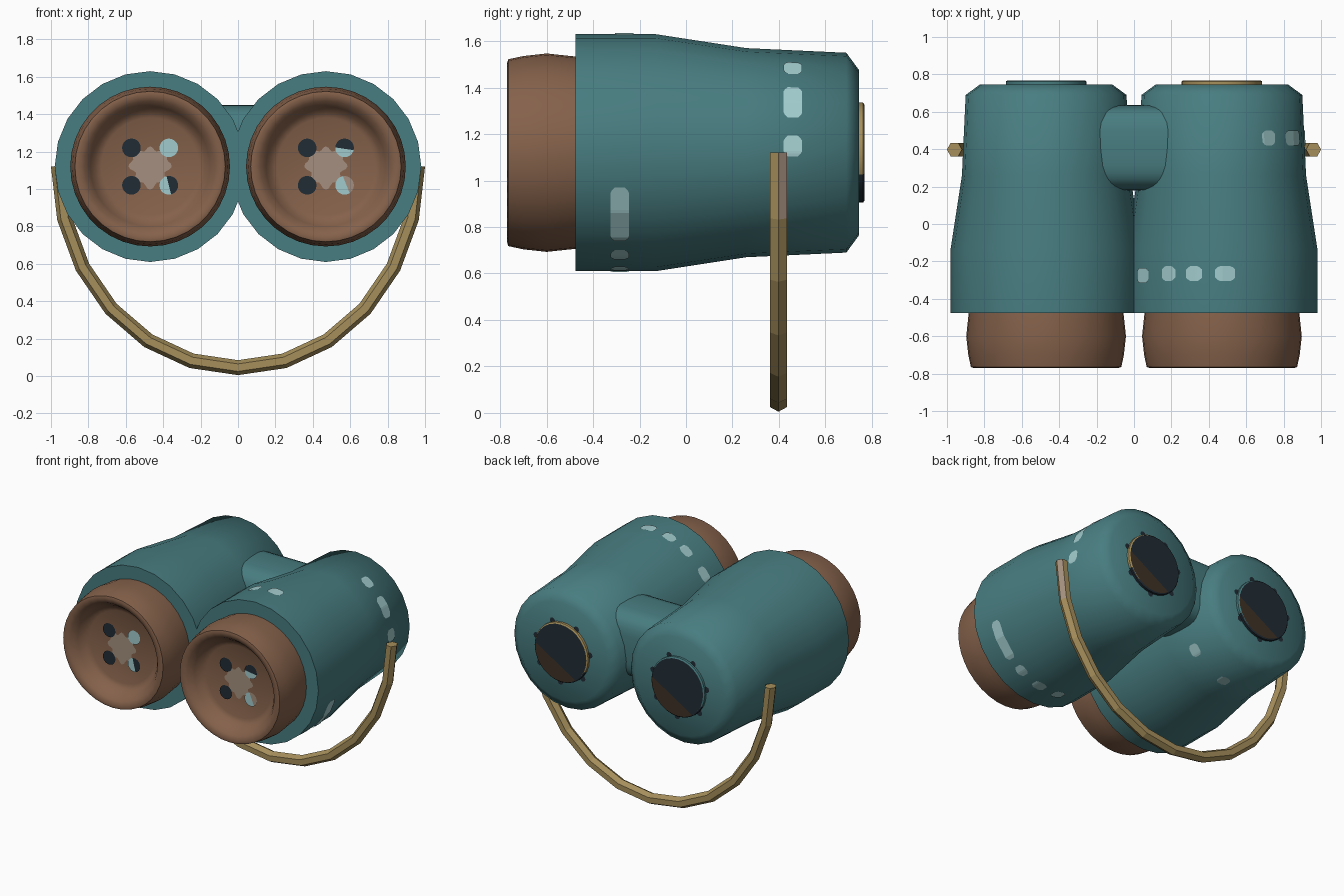
import bpy, bmesh, math
from mathutils import Vector

if "Cube" in bpy.data.objects:
    bpy.data.objects.remove(bpy.data.objects["Cube"])

CX, CZ = 0.47, 1.12          # barrel axis offset and height
SIDES = 24


def material(name, rgb):
    m = bpy.data.materials.new(name)
    m.diffuse_color = (*rgb, 1)
    m.use_nodes = True
    m.node_tree.nodes["Principled BSDF"].inputs["Base Color"].default_value = m.diffuse_color
    return m


TEAL = material("teal", (0.065, 0.205, 0.218))
BROWN = material("brown", (0.235, 0.121, 0.07))
TAN = material("strap_tan", (0.38, 0.275, 0.105))
PATCH = material("pale_tan", (0.37, 0.275, 0.21))
NAVY = material("dark_navy", (0.015, 0.025, 0.036))
BLUE = material("pale_blue", (0.36, 0.60, 0.61))
UMBER = material("dark_brown", (0.05, 0.031, 0.019))


def finish(name, bm, mats, smooth=None, solid=True):
    if solid:
        bmesh.ops.recalc_face_normals(bm, faces=bm.faces)
    mesh = bpy.data.meshes.new(name)
    bm.to_mesh(mesh)
    bm.free()
    ob = bpy.data.objects.new(name, mesh)
    bpy.context.collection.objects.link(ob)
    for m in mats:
        mesh.materials.append(m)
    if smooth:
        bpy.ops.object.select_all(action='DESELECT')
        ob.select_set(True)
        bpy.context.view_layer.objects.active = ob
        bpy.ops.object.shade_smooth_by_angle(angle=math.radians(smooth))
    return ob


def lathe(profile, cx, sides):
    """Spin (y, radius) points around a barrel axis."""
    bm = bmesh.new()
    rings = []
    for y, r in profile:
        rings.append([bm.verts.new((cx + r * math.cos(k * math.tau / sides), y,
                                    CZ + r * math.sin(k * math.tau / sides)))
                      for k in range(sides)])
    for a, b in zip(rings, rings[1:]):
        for k in range(sides):
            j = (k + 1) % sides
            bm.faces.new((a[k], a[j], b[j], b[k]))
    bmesh.ops.remove_doubles(bm, verts=bm.verts, dist=1e-5)
    return bm


def plate(name, cx, cz, y, radius, mats, front=True, split=None, sides=20):
    """Flat disc facing -y or +y, optionally split in two colours.
    split = (x, z, nx, nz): second colour lies on the normal side."""
    bm = bmesh.new()
    vs = []
    for k in range(sides):
        a = k * math.tau / sides
        r = radius(a) if callable(radius) else radius
        vs.append(bm.verts.new((cx + r * math.cos(a), y, cz + r * math.sin(a))))
    bm.faces.new(vs)
    if split:
        co = Vector((cx + split[0], y, cz + split[1]))
        no = Vector((split[2], 0, split[3]))
        bmesh.ops.bisect_plane(bm, geom=bm.verts[:] + bm.edges[:] + bm.faces[:],
                               plane_co=co, plane_no=no)
        for f in bm.faces:
            f.material_index = int((f.calc_center_median() - co).dot(no) > 0)
    bm.normal_update()
    for f in bm.faces:
        if (f.normal.y < 0) != front:
            f.normal_flip()
    return finish(name, bm, mats, solid=False)


BARREL = [(-0.475, 0.51), (-0.13, 0.51), (0.26, 0.45), (0.69, 0.43), (0.745, 0.355)]


def barrel_radius(y, a):
    """Radius of the faceted barrel at depth y and angle a."""
    for (y0, r0), (y1, r1) in zip(BARREL, BARREL[1:]):
        if y0 <= y <= y1:
            r = r0 + (r1 - r0) * (y - y0) / (y1 - y0)
            break
    step = math.tau / SIDES
    return r * math.cos(step / 2) / math.cos(a % step - step / 2)


def stitch(name, cx, y, a0, a1):
    """Thin round-cornered plate wrapped on the barrel between two angles."""
    bm = bmesh.new()
    a0, a1 = math.radians(a0), math.radians(a1)
    n = max(6, round((a1 - a0) / math.radians(1.5)))
    cols = []
    for i in range(n + 1):
        a = a0 + (a1 - a0) * i / n
        end = min(a - a0, a1 - a) * 0.46
        h = 0.022 + 0.018 * min(1, end / 0.018)
        col = []
        for s in (-1, 1):
            r = barrel_radius(y + s * h, a) + 0.005
            col.append(bm.verts.new((cx + r * math.cos(a), y + s * h, CZ + r * math.sin(a))))
        cols.append(col)
    for p, q in zip(cols, cols[1:]):
        bm.faces.new((p[0], p[1], q[1], q[0]))
    bm.normal_update()
    for f in bm.faces:
        c = f.calc_center_median()
        if f.normal.dot(Vector((c.x - cx, 0, c.z - CZ))) < 0:
            f.normal_flip()
    finish(name, bm, [BLUE], solid=False)


# Barrels, button eyepieces and rear discs
EYEPIECE = [(-0.44, 0), (-0.44, 0.41), (-0.60, 0.427), (-0.70, 0.416), (-0.765, 0.402),
            (-0.77, 0.385), (-0.755, 0.35), (-0.715, 0.32), (-0.675, 0.295),
            (-0.66, 0.26), (-0.66, 0)]
for side, sx in (("left", -1), ("right", 1)):
    cx = sx * CX
    finish(side + "_barrel", lathe([(-0.475, 0)] + BARREL + [(0.745, 0)], cx, SIDES), [TEAL], 60)
    finish(side + "_eyepiece", lathe(EYEPIECE, cx, 36), [BROWN], 60)

    # rear disc with its rim, and the two-tone face
    bm = lathe([(0.73, 0), (0.73, 0.215), (0.762, 0.215), (0.768, 0.207), (0.768, 0)], cx, 28)
    for f in bm.faces:
        c = f.calc_center_median()
        f.material_index = int(c.z < CZ - 0.1)
    finish(side + "_rear_disc", bm, [TAN if sx > 0 else TEAL, NAVY], 40)
    plate(side + "_rear_lens", cx, CZ, 0.771, 0.207, [NAVY, UMBER], front=False,
          split=(0, -0.097, 0.606, -1), sides=28)
    for k in range(7):
        a = k * math.tau / 7 + 0.3
        plate(f"{side}_rear_tuft_{k}", cx + 0.222 * math.cos(a), CZ + 0.222 * math.sin(a),
              0.749, 0.022, [NAVY], front=False, sides=8)

    # worn patch in the middle of the button
    plate(side + "_button_patch", cx, CZ, -0.664,
          lambda a: 0.103 + 0.013 * math.cos(8 * a) + 0.008 * math.sin(3 * a),
          [PATCH], sides=48)

# Button holes: x sign, z sign, colours and split line
HOLES = {
    "left": [(-1, 1, [NAVY], None), (-1, -1, [NAVY], None), (1, 1, [BLUE], None),
             (1, -1, [BLUE, NAVY], (0, 0, 1, 0.25))],
    "right": [(-1, 1, [NAVY], None), (-1, -1, [NAVY], None),
              (1, 1, [BLUE, NAVY], (0, -0.005, 0.15, 1)),
              (1, -1, [BLUE, PATCH], (0.01, 0, 1, 0.4))],
}
for side, holes in HOLES.items():
    cx = -CX if side == "left" else CX
    for i, (hx, hz, mats, split) in enumerate(holes):
        plate(f"{side}_button_hole_{i}", cx + hx * 0.10, CZ + hz * 0.10, -0.668,
              0.05, mats, split=split)

# Stitches: barrel axis, depth, start and end angle
STITCHES = [
    (CX, -0.275, 140, 152), (CX, -0.265, 119, 129), (CX, -0.265, 102, 112), (CX, -0.265, 82, 94),
    (CX, -0.285, -48, -17), (CX, -0.285, -64, -55), (CX, -0.285, -83, -73), (CX, -0.285, -101, -91),
    (CX, 0.46, 50, 61), (CX, 0.46, 20, 39.5), (CX, 0.46, -2, 9.5),
    (-CX, 0.46, -47, -36), (-CX, 0.46, -84, -74),
]
for i, s in enumerate(STITCHES):
    stitch(f"stitch_{i}", *s)

# Bridge between the barrels: rounded-box section run along x
bm = bmesh.new()
ends = []
for x in (-0.3, 0.3):
    ring = []
    for k in range(32):
        c, s = math.cos(k * math.tau / 32), math.sin(k * math.tau / 32)
        ring.append(bm.verts.new((x, 0.407 + 0.228 * math.copysign(abs(c) ** 0.55, c),
                                  1.21 + 0.24 * math.copysign(abs(s) ** 0.55, s))))
    ends.append(ring)
    bm.faces.new(ring)
for k in range(32):
    j = (k + 1) % 32
    bm.faces.new((ends[0][k], ends[0][j], ends[1][j], ends[1][k]))
finish("bridge", bm, [TEAL], 45)

# Neck strap: six-sided tube swept along a half ellipse
bm = bmesh.new()
rings = []
for i in range(13):
    t = math.pi * (i / 12 - 0.5)
    mid = Vector((0.96 * math.sin(t), 0.398, CZ - 1.075 * math.cos(t)))
    out = Vector((math.sin(t) * 1.075, 0, -math.cos(t) * 0.96)).normalized()
    ring = []
    for k in range(6):
        a = k * math.tau / 6
        ring.append(bm.verts.new(mid + out * 0.04 * math.cos(a)
                                 + Vector((0, 0.042 * math.sin(a), 0))))
    rings.append(ring)
for i, (a, b) in enumerate(zip(rings, rings[1:])):
    for k in range(6):
        j = (k + 1) % 6
        f = bm.faces.new((a[k], a[j], b[j], b[k]))
        # faded outer face at the right-hand end
        f.material_index = int(i == 11 and k == 0)
bm.faces.new(rings[0])
bm.faces.new(rings[-1])
finish("neck_strap", bm, [TAN, PATCH])
